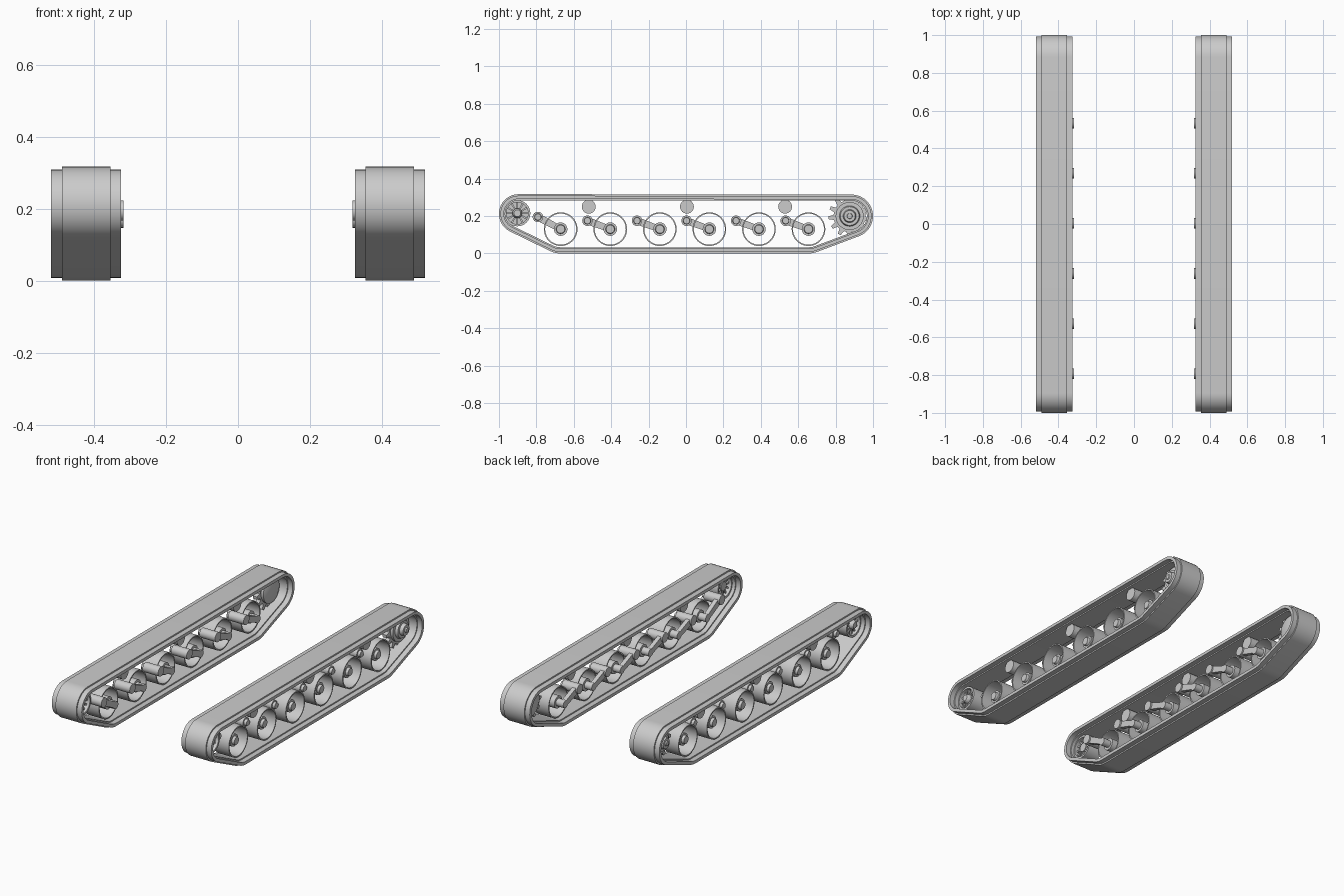
import bpy, bmesh
from math import sin, cos, pi, atan2, acos, hypot, radians

if "Cube" in bpy.data.objects:
    bpy.data.objects.remove(bpy.data.objects["Cube"])

steel = bpy.data.materials.new("plain_grey")
steel.use_nodes = True
grey = (0.6, 0.6, 0.6, 1)
steel.diffuse_color = grey
steel.node_tree.nodes["Principled BSDF"].inputs["Base Color"].default_value = grey


def finish(bm, name):
    """Make an object of the left side and mirror it to the right."""
    bmesh.ops.recalc_face_normals(bm, faces=bm.faces)
    mesh = bpy.data.meshes.new(name)
    bm.to_mesh(mesh)
    bm.free()
    ob = bpy.data.objects.new(name, mesh)
    bpy.context.collection.objects.link(ob)
    mesh.materials.append(steel)
    bpy.ops.object.select_all(action='DESELECT')
    ob.select_set(True)
    bpy.context.view_layer.objects.active = ob
    bpy.ops.object.shade_smooth_by_angle(angle=radians(35))
    ob.modifiers.new("Mirror", 'MIRROR').use_mirror_merge = False
    return ob


def loft(bm, rings, closed):
    """Join rings of (x, y, z) points; closed joins last to first, else caps."""
    rows = [[bm.verts.new(p) for p in ring] for ring in rings]
    n = len(rows[0])
    pairs = list(zip(rows, rows[1:]))
    if closed:
        pairs.append((rows[-1], rows[0]))
    else:
        bm.faces.new(rows[0])
        bm.faces.new(rows[-1])
    for a, b in pairs:
        for i in range(n):
            j = (i + 1) % n
            bm.faces.new((a[i], a[j], b[j], b[i]))


def turned(bm, y, z, profile, closed=False, sides=32):
    """Turn a profile of (x, radius) about an axle along x."""
    loft(bm, [[(x, y + r * cos(2 * pi * i / sides), z + r * sin(2 * pi * i / sides))
               for i in range(sides)] for x, r in profile], closed)


def rod(bm, x, r, sides, y, z):
    turned(bm, y, z, [(x[0], r), (x[1], r)], sides=sides)


def bar(bm, x0, x1, a, b, wa, wb):
    """Tapered flat bar from a to b in the side plane."""
    d = hypot(b[0] - a[0], b[1] - a[1])
    ny, nz = -(b[1] - a[1]) / d, (b[0] - a[0]) / d
    shape = [(a[0] + ny * wa, a[1] + nz * wa), (a[0] - ny * wa, a[1] - nz * wa),
             (b[0] - ny * wb, b[1] - nz * wb), (b[0] + ny * wb, b[1] + nz * wb)]
    loft(bm, [[(x, *p) for p in shape] for x in (x0, x1)], False)


# Track belt wrapped round four circles (y, z, radius), counter-clockwise
wraps = [(-0.67, 0.13, 0.13), (0.655, 0.13, 0.13), (0.885, 0.2, 0.115), (-0.895, 0.212, 0.105)]


def tangent_angle(a, b):
    dy, dz = b[0] - a[0], b[1] - a[1]
    return atan2(dz, dy) - acos((a[2] - b[2]) / hypot(dy, dz))


def belt_outline(x, inset):
    points = []
    for i, c in enumerate(wraps):
        start = tangent_angle(wraps[i - 1], c)
        sweep = (tangent_angle(c, wraps[(i + 1) % 4]) - start) % (2 * pi)
        steps = max(4, int(sweep / radians(9)))
        for k in range(steps + 1):
            t = start + sweep * k / steps
            points.append((x, c[0] + (c[2] - inset) * cos(t), c[1] + (c[2] - inset) * sin(t)))
    return points


section = [(0.325, 0.026), (0.325, 0.008), (0.355, 0.008), (0.355, 0), (0.49, 0), (0.49, 0.008),
           (0.52, 0.008), (0.52, 0.026), (0.49, 0.026), (0.49, 0.033), (0.355, 0.033), (0.355, 0.026)]
bm = bmesh.new()
loft(bm, [belt_outline(x, d) for x, d in section], True)
finish(bm, "track_belt")

# Road wheels: open rims, hubs and swing arms
rims, hubs, arms, pivots = (bmesh.new() for _ in range(4))
for i in range(6):
    y, z = -0.67 + 0.265 * i, 0.13
    py, pz = y - 0.122, 0.195 if i == 0 else 0.175
    turned(rims, y, z, [(0.375, 0.083), (0.375, 0.09), (0.472, 0.09), (0.472, 0.083)], True, 40)
    turned(hubs, y, z, [(0.327, 0.022), (0.375, 0.022), (0.375, 0.036), (0.445, 0.036),
                        (0.445, 0.025), (0.46, 0.022)], sides=24)
    bar(arms, 0.327, 0.352, (py, pz), (y, z), 0.02, 0.016)
    turned(pivots, py, pz, [(0.318, 0.02), (0.318, 0.028), (0.42, 0.028), (0.42, 0.019),
                            (0.435, 0.017)], sides=24)
finish(rims, "road_wheel_rims")
finish(hubs, "road_wheel_hubs")
finish(arms, "swing_arms")
finish(pivots, "arm_pivots")

# Return rollers under the upper run
bm = bmesh.new()
for y in (-0.52, 0.005, 0.53):
    rod(bm, (0.375, 0.47), 0.037, 24, y, 0.25)
finish(bm, "return_rollers")

# Front idler: thin web, rim, hub and spokes
bm = bmesh.new()
iy, iz = -0.902, 0.215
rod(bm, (0.405, 0.43), 0.06, 32, iy, iz)
turned(bm, iy, iz, [(0.375, 0.058), (0.375, 0.07), (0.465, 0.07), (0.465, 0.058)], True)
turned(bm, iy, iz, [(0.385, 0.026), (0.46, 0.026), (0.472, 0.018)], sides=24)
for k in range(12):
    t = 2 * pi * k / 12
    bar(bm, 0.39, 0.45, (iy + 0.02 * cos(t), iz + 0.02 * sin(t)),
        (iy + 0.062 * cos(t), iz + 0.062 * sin(t)), 0.004, 0.005)
finish(bm, "idler_wheel")

# Rear sprocket: toothed plate
bm = bmesh.new()
sy, sz, teeth = 0.875, 0.2, 13
plate = []
for k in range(teeth):
    for part, r in ((0, 0.086), (0.35, 0.086), (0.52, 0.113), (0.83, 0.113)):
        t = 2 * pi * (k + part) / teeth
        plate.append((min(sy + r * cos(t), 0.965), sz + r * sin(t)))
loft(bm, [[(x, *p) for p in plate] for x in (0.41, 0.435)], False)
finish(bm, "sprocket_teeth")

# Sprocket drum and stepped hub
bm = bmesh.new()
turned(bm, sy, sz, [(0.385, 0.05), (0.395, 0.075), (0.45, 0.075), (0.45, 0.055), (0.465, 0.05),
                    (0.465, 0.035), (0.485, 0.03), (0.485, 0.015), (0.492, 0.013)])
finish(bm, "sprocket_hub")
